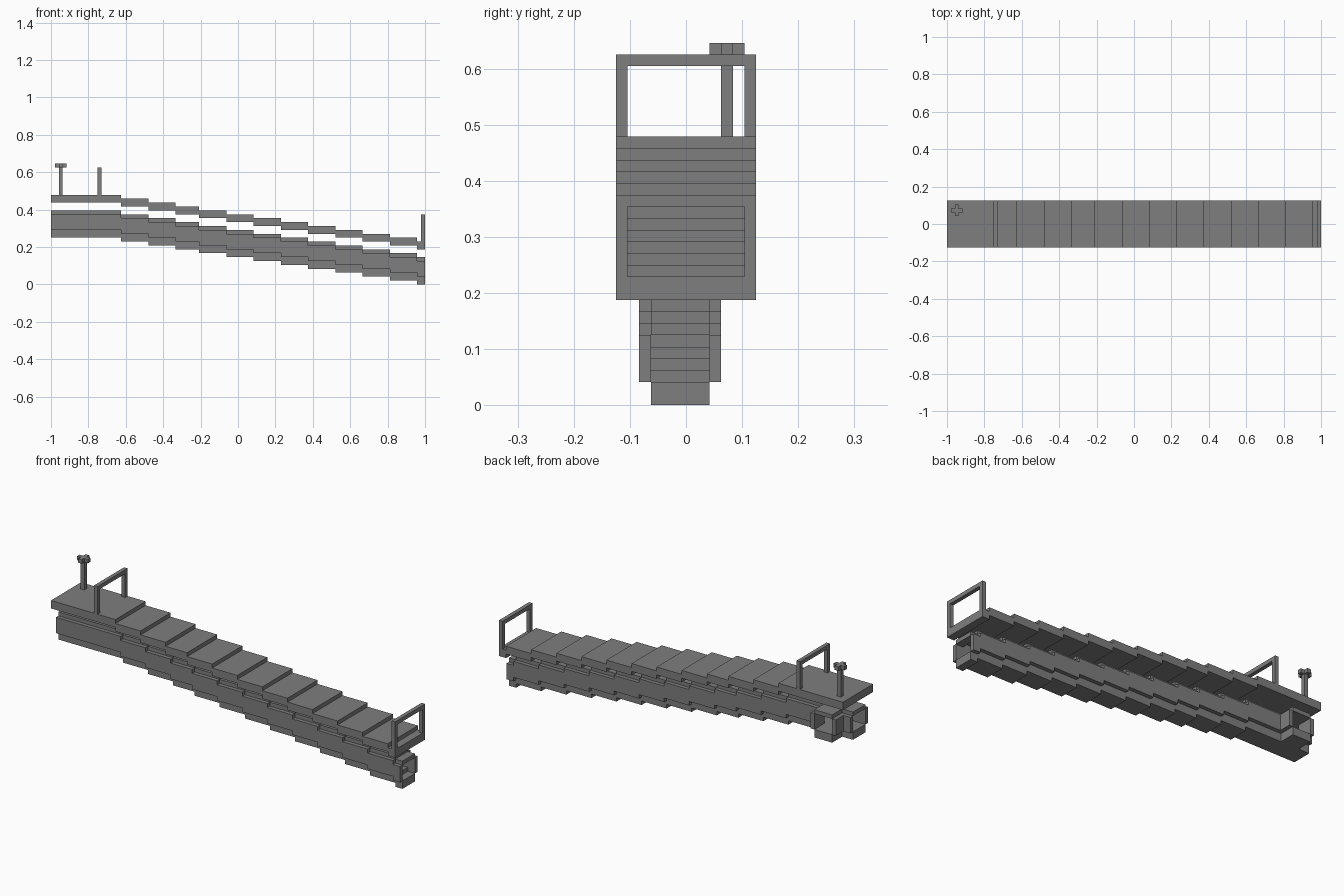
import bpy
import bmesh
from mathutils import Vector

U = 1 / 48                      # size of one block
CENTRE = Vector((48, 6, 0))     # block grid origin offset
SEGMENTS = 13

cube = bpy.data.objects.get("Cube")
if cube:
    bpy.data.objects.remove(cube, do_unlink=True)

grey = bpy.data.materials.new("plain grey")
grey.use_nodes = True
COLOUR = (0.21, 0.21, 0.21, 1)
grey.diffuse_color = COLOUR
grey.node_tree.nodes["Principled BSDF"].inputs["Base Color"].default_value = COLOUR

# Ends of the descending segments along the walkway
cuts = [0, 18, 25, 32, 38, 45, 52, 59, 66, 73, 80, 87, 94, 96]


def place(x, y, z):
    return (Vector((x, y, z)) - CENTRE) * U


def finish(name, bm):
    bmesh.ops.recalc_face_normals(bm, faces=bm.faces)
    mesh = bpy.data.meshes.new(name)
    bm.to_mesh(mesh)
    bm.free()
    mesh.materials.append(grey)
    obj = bpy.data.objects.new(name, mesh)
    bpy.context.collection.objects.link(obj)
    return obj


def boxes(name, spans):
    """One object from boxes given as (x range, y range, z range)."""
    bm = bmesh.new()
    for xs, ys, zs in spans:
        verts = bmesh.ops.create_cube(bm, size=1)["verts"]
        for v in verts:
            v.co = place(*(r[1] if c > 0 else r[0] for r, c in zip((xs, ys, zs), v.co)))
    return finish(name, bm)


def stair(name, ys, low, high, start=0):
    """A stepped side profile, extruded across the walkway."""
    top, bottom = [], []
    for i in range(SEGMENTS):
        x0, x1 = max(cuts[i], start), cuts[i + 1]
        top += [(x0, high - i), (x1, high - i)]
        bottom += [(x0, low - i), (x1, low - i)]
    bm = bmesh.new()
    face = bm.faces.new([bm.verts.new(place(x, ys[0], z)) for x, z in top + bottom[::-1]])
    extruded = bmesh.ops.extrude_face_region(bm, geom=[face])["geom"]
    moved = [g for g in extruded if isinstance(g, bmesh.types.BMVert)]
    bmesh.ops.translate(bm, verts=moved, vec=(0, (ys[1] - ys[0]) * U, 0))
    return finish(name, bm)


def rail(name, x, z):
    """A square hoop across the full width."""
    xs = (x, x + 1)
    boxes(name, [(xs, (0, 1), (z, z + 6)),
                 (xs, (11, 12), (z, z + 6)),
                 (xs, (0, 12), (z + 6, z + 7))])


# Walkway deck
stair("deck", (0, 12), 21, 23)

# Hollow duct below the deck
stair("duct_floor", (3, 8), 12, 14)
stair("duct_front_wall", (2, 3), 14, 18)
stair("duct_back_wall", (8, 9), 14, 18, start=8)
boxes("duct_roof", [((cuts[i], cuts[i + 1]), (3, 8), (18 - i, 19 - i))
                    for i in range(SEGMENTS)])

# Side branch of the duct, opening to the back
boxes("branch_floor", [((3, 8), (8, 12), (12, 14))])
boxes("branch_roof", [((3, 8), (8, 12), (18, 19))])
boxes("branch_outer_wall", [((0, 3), (8, 9), (14, 18)), ((2, 3), (9, 12), (14, 18))])
boxes("branch_inner_wall", [((8, 9), (9, 12), (14, 18))])

# Hoops at the top and bottom of the walkway
rail("upper_rail", 12, 23)
rail("lower_rail", 95, 11)

# Valve post with a cross-shaped handle
boxes("valve_post", [((2, 3), (9, 10), (23, 30))])
boxes("valve_handle", [((1, 4), (9, 10), (30, 31)),
                       ((2, 3), (8, 9), (30, 31)),
                       ((2, 3), (10, 11), (30, 31))])
